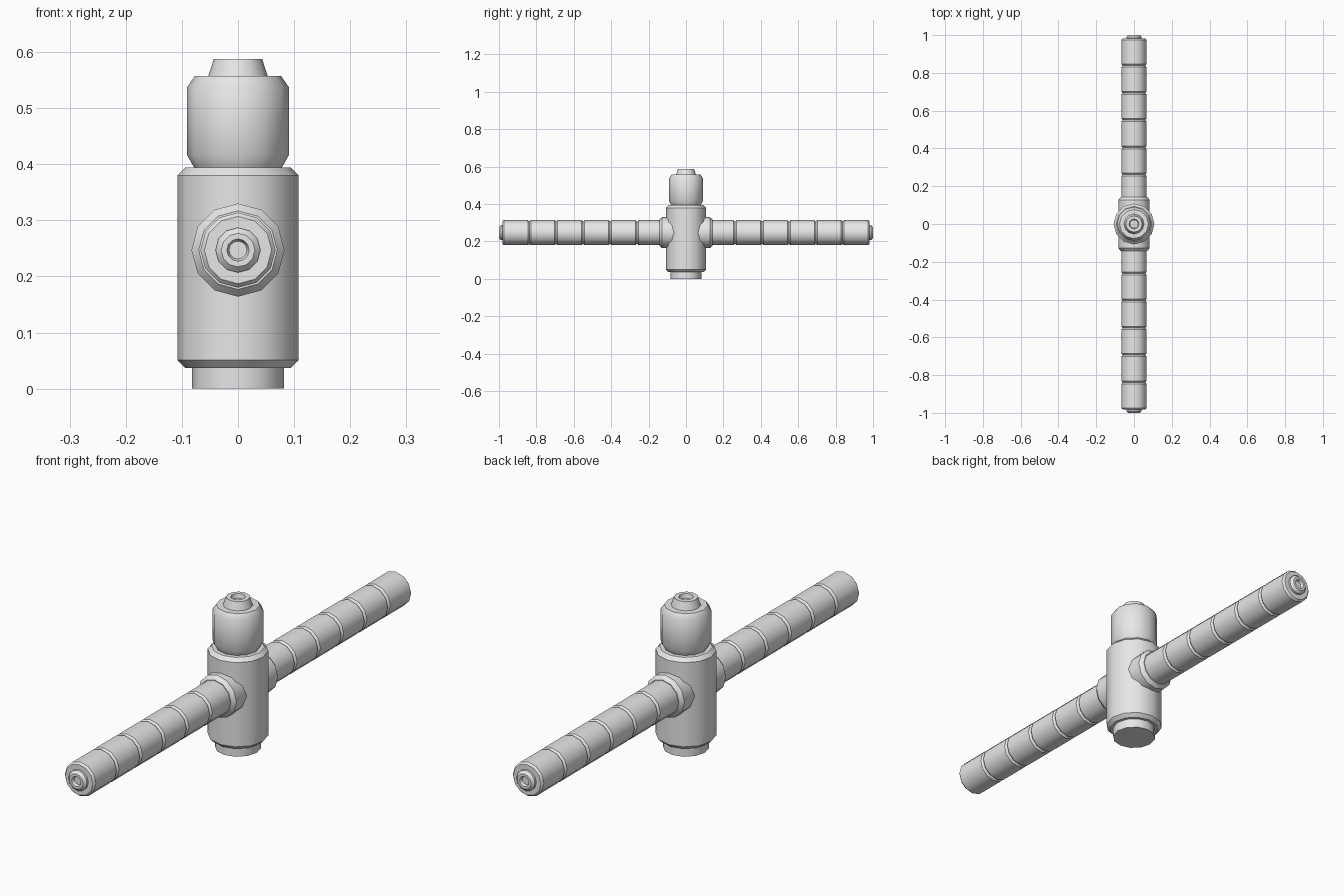
import bpy, bmesh, math
from mathutils import Matrix

SIDES = 12
AXIS_HEIGHT = 0.247

if "Cube" in bpy.data.objects:
    bpy.data.objects.remove(bpy.data.objects["Cube"])

grey = bpy.data.materials.new("plain grey")
grey.use_nodes = True
grey.diffuse_color = (0.8, 0.8, 0.8, 1)
grey.node_tree.nodes["Principled BSDF"].inputs["Base Color"].default_value = (0.8, 0.8, 0.8, 1)


def lathe(name, profile, place=Matrix()):
    """Turn (radius, height) points around z, cap both ends, then place the part."""
    bm = bmesh.new()
    rings = []
    for radius, height in profile:
        angles = [2 * math.pi * i / SIDES for i in range(SIDES)]
        rings.append([bm.verts.new((radius * math.cos(a), radius * math.sin(a), height))
                      for a in angles])
    for low, high in zip(rings, rings[1:]):
        for i in range(SIDES):
            j = (i + 1) % SIDES
            bm.faces.new((low[i], low[j], high[j], high[i]))
    bm.faces.new(rings[0][::-1])
    bm.faces.new(rings[-1])
    bm.transform(place)
    bmesh.ops.recalc_face_normals(bm, faces=bm.faces)
    mesh = bpy.data.meshes.new(name)
    bm.to_mesh(mesh)
    bm.free()
    mesh.materials.append(grey)
    obj = bpy.data.objects.new(name, mesh)
    bpy.context.collection.objects.link(obj)
    bpy.ops.object.select_all(action='DESELECT')
    obj.select_set(True)
    bpy.context.view_layer.objects.active = obj
    bpy.ops.object.shade_smooth_by_angle(angle=math.radians(35))
    return obj


def chamfered(radius, bottom, top, inset, rise):
    """Profile of a cylinder with both rims cut at a slant."""
    return [(radius - inset, bottom), (radius, bottom + rise),
            (radius, top - rise), (radius - inset, top)]


# Upright column: foot, body, head and hollow nozzle
lathe("foot", [(0.082, 0), (0.082, 0.05)])
lathe("body", chamfered(0.108, 0.037, 0.394, 0.014, 0.014))
lathe("head", [(0.076, 0.39), (0.091, 0.417), (0.091, 0.537), (0.077, 0.557)])
lathe("nozzle", [(0.055, 0.55), (0.053, 0.557), (0.043, 0.588),
                 (0.026, 0.588), (0.022, 0.572)])

# Two segmented arms, pointing to the front and the back
for side, turn in (("front", math.pi / 2), ("back", -math.pi / 2)):
    place = Matrix.Translation((0, 0, AXIS_HEIGHT)) @ Matrix.Rotation(turn, 4, 'X')
    lathe(side + "_collar", [(0.083, 0.04), (0.083, 0.128), (0.070, 0.143)], place)
    length = 0.144
    for n in range(6):
        start = 0.118 + n * length
        lathe(f"{side}_arm_segment_{n + 1}",
              chamfered(0.067, start, start + length, 0.007, 0.008), place)
    lathe(side + "_end_plug", [(0.040, 0.975), (0.040, 0.990), (0.030, 1.0),
                               (0.020, 1.0), (0.016, 0.988)], place)
